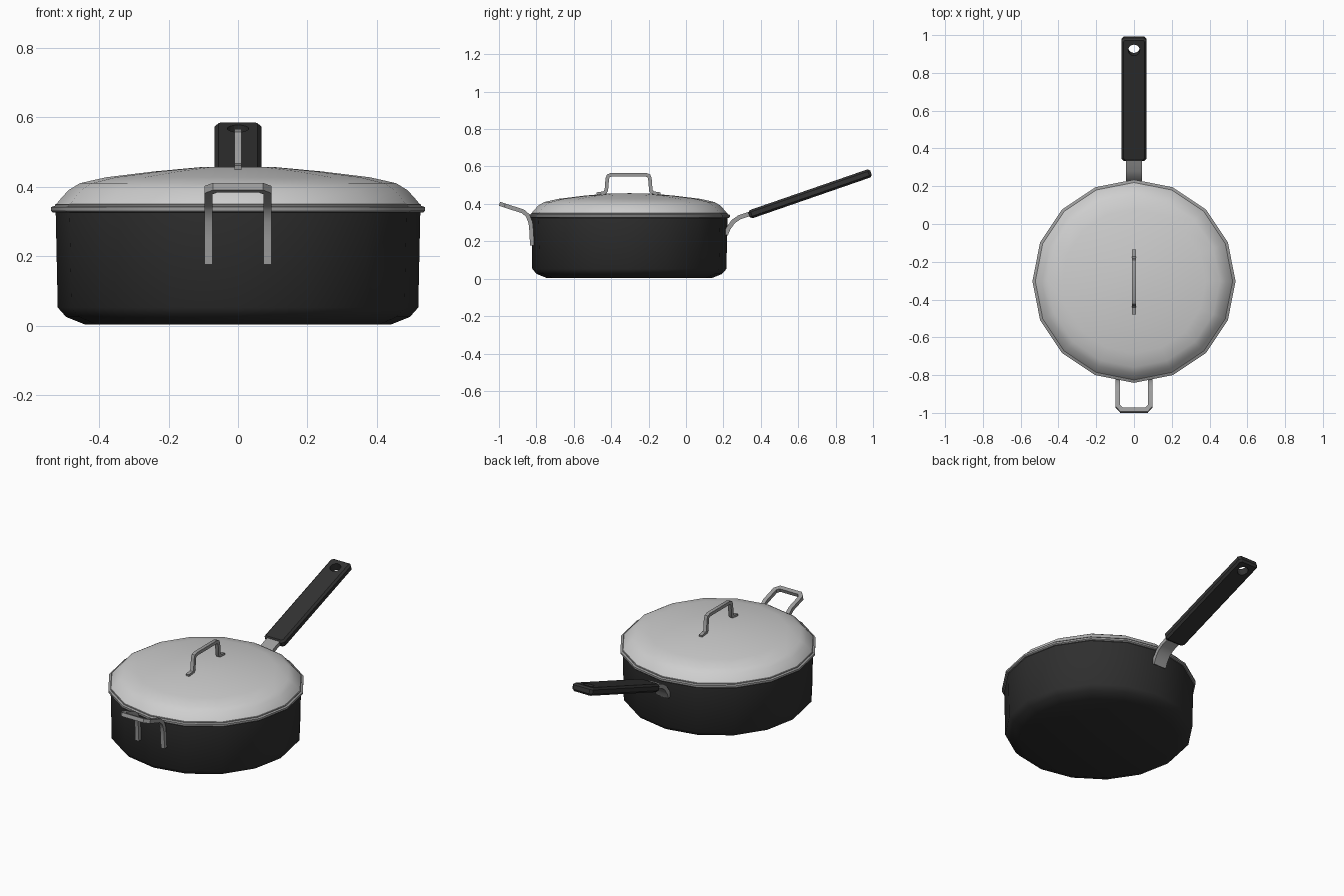
import bpy, bmesh, math
from mathutils import Vector, Matrix

if "Cube" in bpy.data.objects:
    bpy.data.objects.remove(bpy.data.objects["Cube"])

CY = -0.303   # pan centre on y
SIDES = 16


def material(name, v):
    m = bpy.data.materials.new(name)
    m.diffuse_color = (v, v, v, 1)
    m.use_nodes = True
    m.node_tree.nodes["Principled BSDF"].inputs["Base Color"].default_value = m.diffuse_color
    return m


DARK = material("dark coating", 0.028)
GRIP = material("grip black", 0.032)
LID = material("lid steel", 0.62)
STEEL = material("handle steel", 0.33)


def finish(name, bm, mat, smooth=None):
    bmesh.ops.recalc_face_normals(bm, faces=bm.faces)
    me = bpy.data.meshes.new(name)
    bm.to_mesh(me)
    bm.free()
    me.materials.append(mat)
    ob = bpy.data.objects.new(name, me)
    bpy.context.collection.objects.link(ob)
    if smooth:
        bpy.ops.object.select_all(action='DESELECT')
        ob.select_set(True)
        bpy.context.view_layer.objects.active = ob
        bpy.ops.object.shade_smooth_by_angle(angle=math.radians(smooth))
    return ob


def lathe(name, profile, mat, closed=False, smooth=40):
    """Revolve (radius, z) points about the pan axis."""
    bm = bmesh.new()
    rings = []
    for r, z in profile:
        if r == 0:
            rings.append([bm.verts.new((0, CY, z))] * SIDES)
        else:
            rings.append([bm.verts.new((r * math.cos(a), CY + r * math.sin(a), z))
                          for a in (2 * math.pi * i / SIDES for i in range(SIDES))])
    pairs = list(zip(rings, rings[1:]))
    if closed:
        pairs.append((rings[-1], rings[0]))
    for a, b in pairs:
        for i in range(SIDES):
            j = (i + 1) % SIDES
            bm.faces.new(list(dict.fromkeys((a[i], a[j], b[j], b[i]))))
    return finish(name, bm, mat, smooth)


def sweep(name, pts, normals, width, thick, mat):
    """Sweep a flat bar along pts; normals give the thickness direction."""
    bm = bmesh.new()
    pts = [Vector(p) for p in pts]
    rings = []
    for i, p in enumerate(pts):
        t0 = (p - pts[max(i - 1, 0)]).normalized()
        t1 = (pts[min(i + 1, len(pts) - 1)] - p).normalized()
        t = (t0 + t1).normalized()
        d = t0.dot(t) if t0.length and t1.length else 1
        n = Vector(normals[i])
        n = (n - t * n.dot(t)).normalized()
        s = t.cross(n)
        # mitre in the direction the path bends
        turn = t1 - t0 if t0.length and t1.length else Vector()
        in_side = abs(turn.dot(s)) > abs(turn.dot(n))
        w = width[i] if isinstance(width, list) else width
        a = s * w / 2 / (d if in_side else 1)
        b = n * thick / 2 / (1 if in_side else d)
        rings.append([bm.verts.new(p + q) for q in (a + b, b - a, -a - b, a - b)])
    for a, b in zip(rings, rings[1:]):
        for i in range(4):
            j = (i + 1) % 4
            bm.faces.new((a[i], a[j], b[j], b[i]))
    bm.faces.new(rings[0])
    bm.faces.new(rings[-1])
    return finish(name, bm, mat, 35)


def side_normals(path):
    """Upward/outward normals of a (y, z) path."""
    out = []
    for i in range(len(path)):
        (y0, z0), (y1, z1) = path[max(i - 1, 0)], path[min(i + 1, len(path) - 1)]
        out.append((0, z0 - z1, y1 - y0))
    return out


# Hollow pan body
lathe("pan_body", [(0, 0.003), (0.44, 0.003), (0.495, 0.025), (0.519, 0.052), (0.525, 0.33),
                   (0.505, 0.33), (0.5, 0.06), (0.43, 0.02), (0, 0.02)], DARK)

# Lid dome and its rim
lathe("lid_dome", [(0.525, 0.347), (0.515, 0.36), (0.488, 0.39), (0.455, 0.41), (0.38, 0.427),
                   (0.24, 0.444), (0.11, 0.456), (0, 0.457)], LID, smooth=50)
lathe("lid_rim", [(0.5, 0.325), (0.532, 0.325), (0.538, 0.33), (0.538, 0.341), (0.527, 0.345),
                  (0.527, 0.349), (0.515, 0.352), (0.5, 0.352)], STEEL, closed=True, smooth=30)

# Lid handle: bent bar with two feet
half = [(0.170, 0.452), (0.130, 0.458), (0.119, 0.472), (0.114, 0.535), (0.108, 0.55), (0.092, 0.556)]
path = [(-0.307 - d, z) for d, z in half] + [(-0.307 + d, z) for d, z in reversed(half)]
sweep("lid_handle", [(0, y, z) for y, z in path], side_normals(path), 0.021, 0.019, STEEL)

# Front helper handle: U-shaped bar bent outward
path = [(-0.823, 0.177), (-0.826, 0.25), (-0.831, 0.30), (-0.846, 0.338), (-0.872, 0.36),
        (-0.965, 0.39), (-0.986, 0.397)]
xs = [0.085] * 6 + [0.066]
ns = side_normals(path)
pts = [(-x, y, z) for x, (y, z) in zip(xs, path)]
pts += [(-x, y, z) for x, y, z in reversed(pts)]
sweep("helper_handle", pts, ns + ns[::-1], 0.024, 0.022, STEEL)

# Curved metal neck of the long handle
path = [(0.212, 0.235), (0.226, 0.268), (0.252, 0.305), (0.285, 0.328), (0.36, 0.353)]
sweep("handle_neck", [(0, y, z) for y, z in path], side_normals(path),
      [0.084, 0.084, 0.084, 0.084, 0.084], 0.024, STEEL)

# Long grip: chamfered bar with a hanging hole
L, W, T = 0.69, 0.134, 0.046
bm = bmesh.new()
bmesh.ops.create_cube(bm, size=1, matrix=Matrix.Diagonal((W, L, T, 1)))
corners = [e for e in bm.edges if abs(e.verts[0].co.z - e.verts[1].co.z) > 0.01]
bmesh.ops.bevel(bm, geom=corners, offset=0.014, segments=1, affect='EDGES')
rims = [e for e in bm.edges if abs(e.verts[0].co.z - e.verts[1].co.z) < 0.01]
bmesh.ops.bevel(bm, geom=rims, offset=0.011, segments=1, affect='EDGES')
tilt = Matrix.Translation((0, 0.663, 0.454)) @ Matrix.Rotation(math.atan2(0.225, 0.65), 4, 'X')
bm.transform(tilt)
grip = finish("long_grip", bm, GRIP)

bm = bmesh.new()
bmesh.ops.create_cone(bm, cap_ends=True, segments=16, radius1=0.031, radius2=0.031, depth=0.2,
                      matrix=tilt @ Matrix.Translation((0, 0.28, 0)))
cutter = finish("hole_cutter", bm, GRIP)
cutter.hide_render = True
cutter.hide_viewport = True
mod = grip.modifiers.new("hanging_hole", 'BOOLEAN')
mod.operation = 'DIFFERENCE'
mod.object = cutter
mod.solver = 'EXACT'
